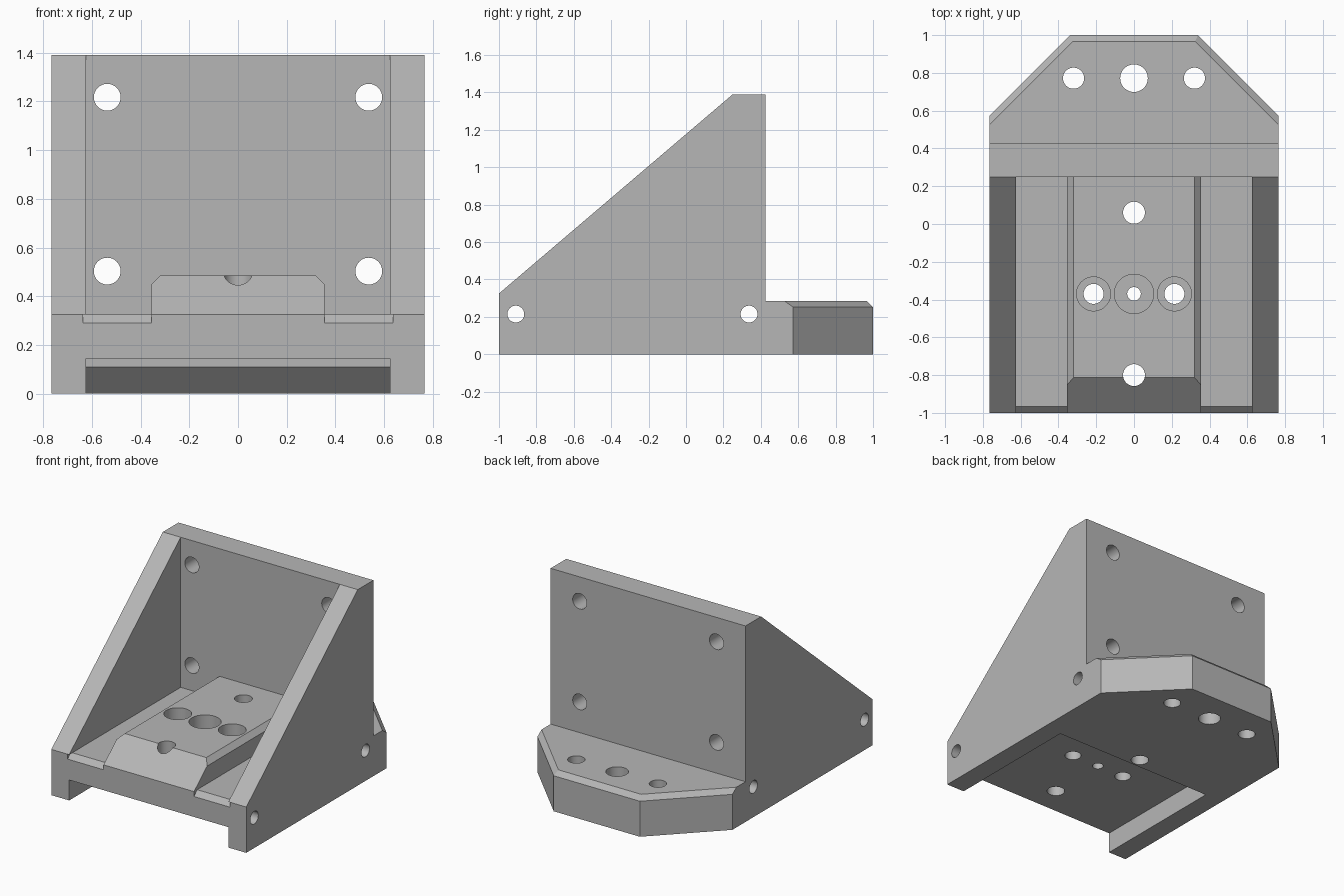
import bpy, bmesh
from mathutils import Vector, Matrix

cube = bpy.data.objects.get("Cube")
if cube:
    bpy.data.objects.remove(cube, do_unlink=True)

grey = bpy.data.materials.new("machined_grey")
grey.use_nodes = True
colour = (0.47, 0.47, 0.47, 1)
grey.diffuse_color = colour
grey.node_tree.nodes["Principled BSDF"].inputs["Base Color"].default_value = colour


def make_object(name, bm):
    bmesh.ops.recalc_face_normals(bm, faces=bm.faces[:])
    mesh = bpy.data.meshes.new(name)
    bm.to_mesh(mesh)
    bm.free()
    mesh.materials.append(grey)
    obj = bpy.data.objects.new(name, mesh)
    bpy.context.collection.objects.link(obj)
    return obj


def prism_mesh(points, axis, start, end):
    """Extrude a 2D outline along an axis; outline is in the other two axes, in order."""
    bm = bmesh.new()

    def place(p, d):
        co = list(p)
        co.insert("xyz".index(axis), d)
        return co
    face = bm.faces.new([bm.verts.new(place(p, start)) for p in points])
    out = bmesh.ops.extrude_face_region(bm, geom=[face])
    shift = Vector(place((0, 0), end - start))
    bmesh.ops.translate(bm, vec=shift,
                        verts=[v for v in out["geom"] if isinstance(v, bmesh.types.BMVert)])
    return bm


def prism(name, points, axis, start, end):
    return make_object(name, prism_mesh(points, axis, start, end))


def combine(target, other, operation="DIFFERENCE"):
    other.hide_render = True
    mod = target.modifiers.new("combine", "BOOLEAN")
    mod.operation, mod.object, mod.solver = operation, other, "EXACT"
    with bpy.context.temp_override(object=target, active_object=target):
        bpy.ops.object.modifier_apply(modifier=mod.name)
    bpy.data.objects.remove(other, do_unlink=True)


def drill(target, centre, radius, axis="z", depth=4):
    bm = bmesh.new()
    turn = {"x": Matrix.Rotation(1.5708, 4, "Y"), "y": Matrix.Rotation(1.5708, 4, "X"),
            "z": Matrix()}[axis]
    bmesh.ops.create_cone(bm, cap_ends=True, segments=48, radius1=radius, radius2=radius,
                          depth=depth, matrix=Matrix.Translation(centre) @ turn)
    combine(target, make_object("drill_cutter", bm))


W, WALL, FLOOR, PAD, TAB = 0.765, 0.625, 0.325, 0.485, 0.285

# Bracket body: side outline across the full width
bracket = prism("angle_bracket", [(-1, 0), (-1, FLOOR), (0.25, 1.39), (0.425, 1.39), (0.425, 0)],
                "x", -W, W)

# Space between the gussets, leaving a raised pad with bevelled sides
pad_half = [(0.32, PAD), (0.355, PAD - 0.035), (0.355, FLOOR), (WALL, FLOOR), (WALL, 2)]
outline = pad_half + [(-x, z) for x, z in reversed(pad_half)]
combine(bracket, prism("channel_cutter", outline, "y", -1.5, 0.25))

# Bevels on the front edges of the pad and the two channel floors
combine(bracket, prism("pad_bevel", [(-1.05, PAD - 0.085), (-0.9, PAD + 0.065), (-1.05, PAD + 0.065)],
                       "x", -0.36, 0.36))
for a, b in ((0.355, 0.637), (-0.637, -0.355)):
    combine(bracket, prism("floor_bevel", [(-1.05, FLOOR - 0.085), (-0.965, FLOOR), (-1.05, FLOOR)],
                           "x", a, b))

# Rear tab with clipped corners and a bevelled top rim
tab = prism_mesh([(0.3, 0), (1, 0), (1, TAB), (0.3, TAB)], "x", -W, W)


def slice_tab(point, normal):
    cut = bmesh.ops.bisect_plane(tab, geom=tab.verts[:] + tab.edges[:] + tab.faces[:],
                                 plane_co=point, plane_no=normal, clear_outer=True)
    edges = [e for e in cut["geom_cut"] if isinstance(e, bmesh.types.BMEdge)]
    bmesh.ops.edgeloop_fill(tab, edges=edges)


bmesh.ops.recalc_face_normals(tab, faces=tab.faces[:])
for side in (1, -1):
    out = Vector((side, 1, 0)).normalized()
    corner = Vector((side * W, 0.573, 0))
    slice_tab(corner, out)
    slice_tab(corner + Vector((0, 0, TAB - 0.033)), out + Vector((0, 0, 1)))
slice_tab((0, 1, TAB - 0.033), (0, 1, 1))
combine(bracket, make_object("rear_tab", tab), "UNION")

# Front recess underneath, with a bevelled rear edge
combine(bracket, prism("recess_cutter", [(-1.2, -0.1), (0.09, -0.1), (-0.12, 0.11), (-0.12, 0.145),
                                         (-1.2, 0.145)], "x", -WALL, WALL))

# Holes through the upright plate, the sides, the tab and the pad
for x in (-0.537, 0.537):
    for z in (0.503, 1.217):
        drill(bracket, (x, 0.3, z), 0.055, "y", 1)
for y in (-0.91, 0.337):
    drill(bracket, (0, y, 0.215), 0.045, "x")
for x, r in ((-0.32, 0.056), (0, 0.073), (0.32, 0.056)):
    drill(bracket, (x, 0.772, 0), r)
for y in (0.06, -0.8):
    drill(bracket, (0, y, 0), 0.058, depth=1.2)

# Counterbored holes in the pad
for x, bore, hole in ((-0.214, 0.09, 0.053), (0, 0.104, 0.036), (0.214, 0.09, 0.053)):
    drill(bracket, (x, -0.37, 0), hole, depth=1.2)
    drill(bracket, (x, -0.37, PAD), bore, depth=0.3)

# Crisp edges with smooth bores
bpy.ops.object.select_all(action="DESELECT")
bracket.select_set(True)
bpy.context.view_layer.objects.active = bracket
bpy.ops.object.shade_smooth_by_angle()
